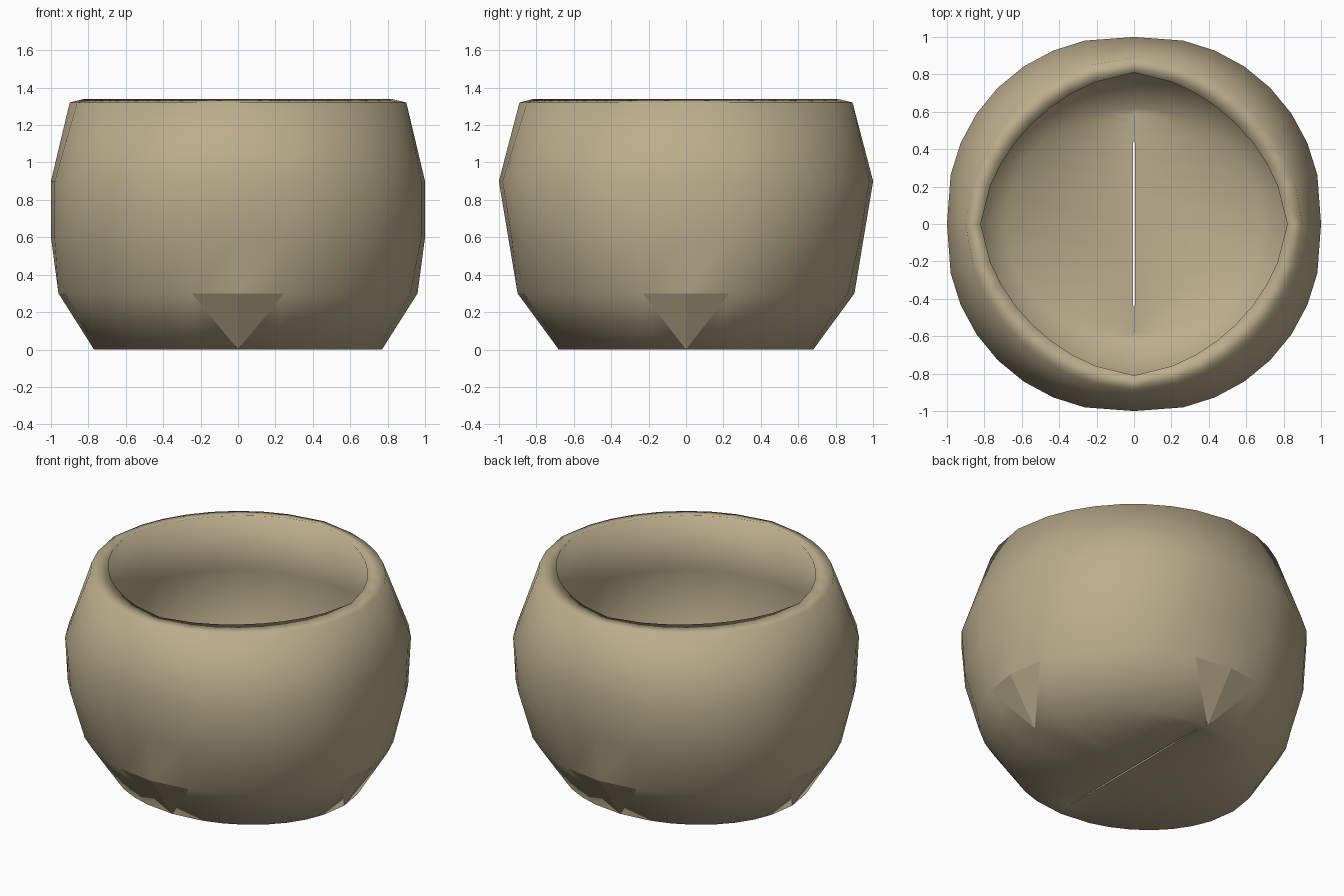
import bpy, bmesh, math

if "Cube" in bpy.data.objects:
    bpy.data.objects.remove(bpy.data.objects["Cube"])

clay = bpy.data.materials.new("sand_clay")
clay.diffuse_color = (0.50, 0.42, 0.265, 1)
clay.use_nodes = True
clay.node_tree.nodes["Principled BSDF"].inputs["Base Color"].default_value = clay.diffuse_color

# Ring angles: eight per quadrant, wider next to the axes
ANGLES = [math.radians(q * 90 + a) for q in range(4)
          for a in (0, 15, 25, 35, 45, 55, 65, 75)]
N = len(ANGLES)

# Closed wall section: z, x radius, y radius, extra radius on the diagonals
RINGS = [
    (0.00, 0.77, 0.68, 0.00),     # outside foot
    (0.30, 0.96, 0.90, -0.01),
    (0.60, 1.00, 0.95, 0.03),
    (0.90, 1.00, 1.00, 0.03),
    (1.32, 0.90, 0.89, -0.02),
    (1.34, 0.82, 0.81, -0.05),    # lip
    (0.90, 0.92, 0.92, 0.03),     # inside wall
    (0.60, 0.92, 0.87, 0.03),
    (0.33, 0.88, 0.82, -0.01),
    (0.07, 0.69, 0.62, 0.00),     # inside floor edge
    (0.07, 0.006, 0.59, 0.00),    # floor slit, upper edge
    (0.02, 0.006, 0.59, 0.00),    # floor slit, lower edge
]

bm = bmesh.new()


def ring(z, rx, ry, d):
    verts = []
    for a in ANGLES:
        k = d * abs(math.sin(2 * a))
        verts.append(bm.verts.new(((rx + k) * math.cos(a), (ry + k) * math.sin(a), z)))
    return verts


loops = [ring(*r) for r in RINGS]
for i in range(len(loops)):
    lo, hi = loops[i], loops[(i + 1) % len(loops)]
    for j in range(N):
        k = (j + 1) % N
        # Flat triangular darts at the foot, on the four axes
        if i == 0 and j % 8 in (0, 7):
            axis, side = (j, k) if j % 8 == 0 else (k, j)
            tri = [lo[axis], hi[side], hi[axis]]
            rest = [lo[axis], lo[side], hi[side]]
            dart = bm.faces.new(tri)
            dart.smooth = False
            bm.faces.new(rest).smooth = True
            for e in dart.edges:
                if lo[axis] in e.verts and hi[side] in e.verts:
                    e.smooth = False
        else:
            bm.faces.new((lo[j], lo[k], hi[k], hi[j])).smooth = True

# Slit walls stay crisp
for i in (-1, -2):
    for v in loops[i]:
        for e in v.link_edges:
            if e.other_vert(v) in loops[i]:
                e.smooth = False

bmesh.ops.recalc_face_normals(bm, faces=bm.faces)
mesh = bpy.data.meshes.new("round_pot")
bm.to_mesh(mesh)
bm.free()
mesh.materials.append(clay)
pot = bpy.data.objects.new("round_pot", mesh)
bpy.context.collection.objects.link(pot)
